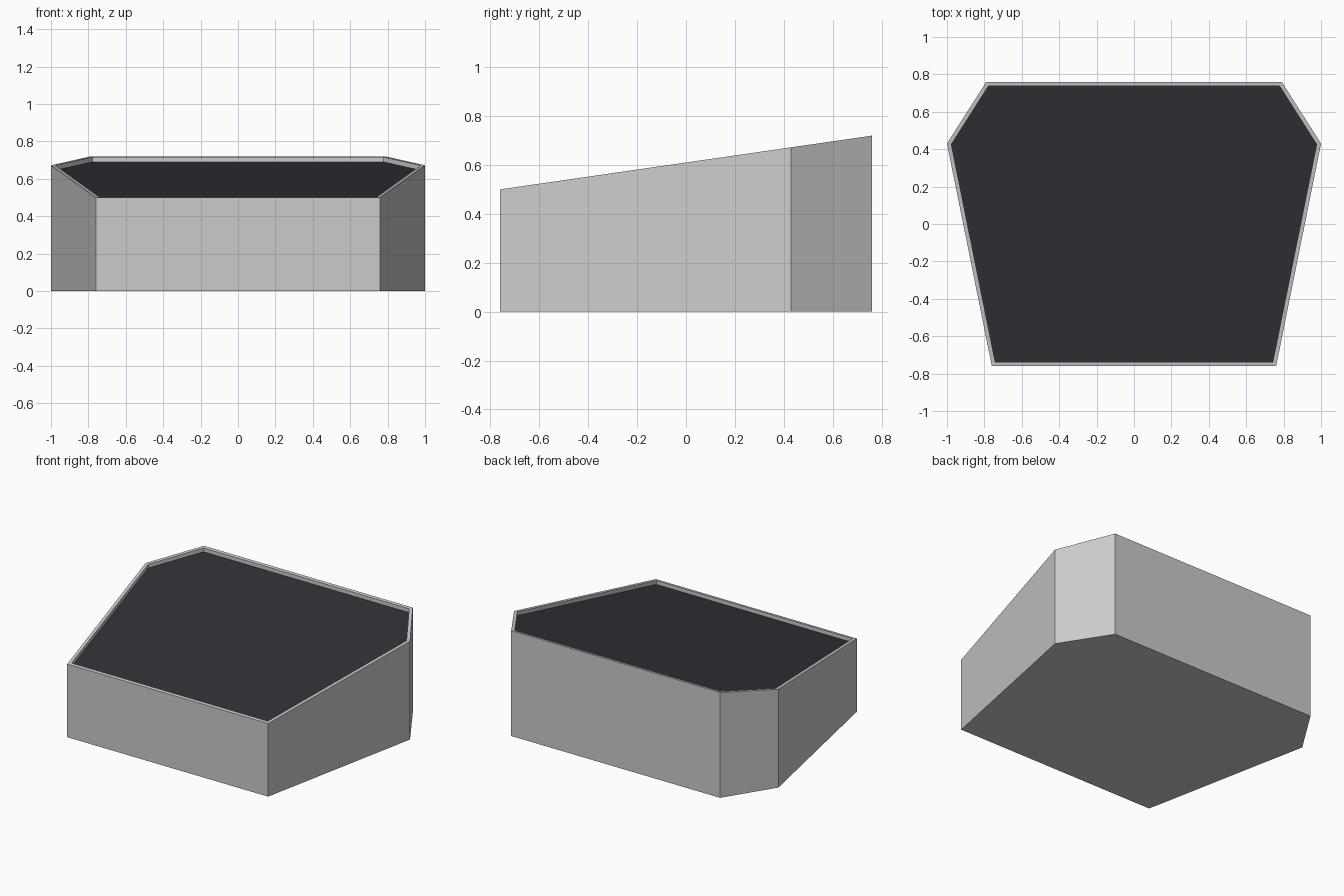
import bpy, bmesh
from mathutils import Vector

cube = bpy.data.objects.get("Cube")
if cube:
    bpy.data.objects.remove(cube, do_unlink=True)

RIM, RECESS, FLOOR = 0.022, 0.026, 0.03


def material(name, colour):
    mat = bpy.data.materials.new(name)
    mat.use_nodes = True
    mat.diffuse_color = colour
    mat.node_tree.nodes["Principled BSDF"].inputs["Base Color"].default_value = colour
    return mat


light_grey = material("light grey", (0.60, 0.60, 0.60, 1))
charcoal = material("charcoal", (0.030, 0.031, 0.038, 1))

# Six-sided footprint, mirrored across x
half = [(0.76, -0.76), (1.0, 0.43), (0.79, 0.76)]
outline = half + [(-x, y) for x, y in reversed(half)]


def slope(y):
    return 0.61 + 0.1445 * y


def footprint(bm, z):
    return bm.faces.new([bm.verts.new((x, y, z)) for x, y in outline])


def inset(bm, face, amount):
    bmesh.ops.inset_region(bm, faces=[face], thickness=amount, use_even_offset=True)


def extrude(bm, face, height):
    top = bmesh.ops.extrude_discrete_faces(bm, faces=[face])["faces"][0]
    bmesh.ops.translate(bm, verts=top.verts, vec=Vector((0, 0, height)))
    return top


def finish(bm, name, mats):
    bmesh.ops.recalc_face_normals(bm, faces=bm.faces)
    mesh = bpy.data.meshes.new(name)
    bm.to_mesh(mesh)
    bm.free()
    for m in mats:
        mesh.materials.append(m)
    obj = bpy.data.objects.new(name, mesh)
    bpy.context.collection.objects.link(obj)


# Wedge body with a thin rim around a recessed dark panel
bm = bmesh.new()
base = footprint(bm, FLOOR)
bottom = base.copy()
bottom.normal_flip()
top = extrude(bm, base, 1)
for v in top.verts:
    v.co.z = slope(v.co.y)
bm.normal_update()
inset(bm, top, RIM)
panel = extrude(bm, top, -RECESS)
panel.material_index = 1
bmesh.ops.remove_doubles(bm, verts=bm.verts, dist=0.0001)
finish(bm, "body", [light_grey, charcoal])

# Slightly smaller plinth under the body
bm = bmesh.new()
sole = footprint(bm, 0)
bm.normal_update()
inset(bm, sole, RIM)
ring = [f for f in bm.faces if f != sole]
bmesh.ops.delete(bm, geom=ring, context="FACES")
foot = sole.copy()
foot.normal_flip()
extrude(bm, sole, FLOOR)
bmesh.ops.remove_doubles(bm, verts=bm.verts, dist=0.0001)
finish(bm, "plinth", [light_grey])
